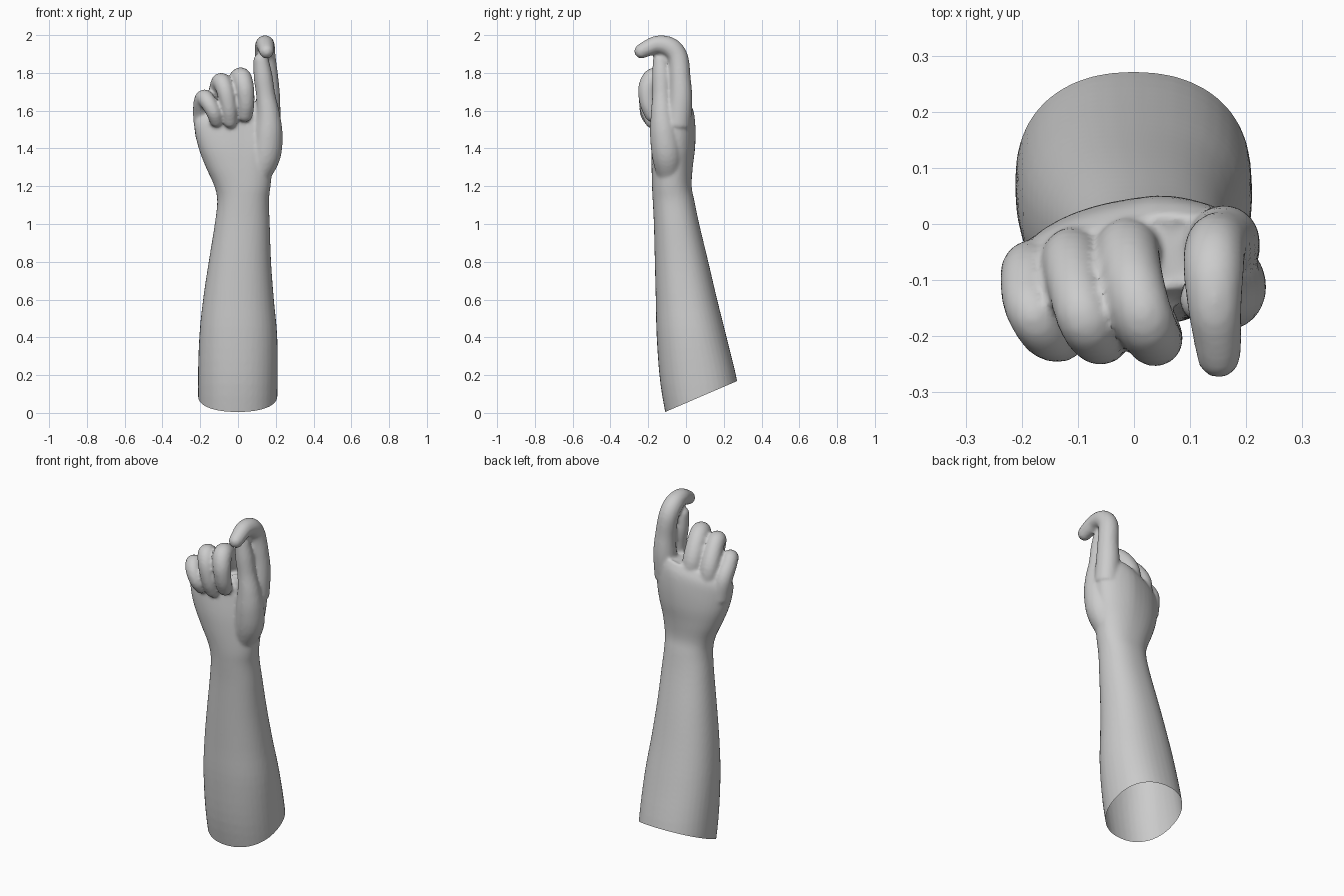
import bpy, bmesh, math
from mathutils import Vector

if "Cube" in bpy.data.objects:
    bpy.data.objects.remove(bpy.data.objects["Cube"])


def skin(bm, rings):
    """Bridge a list of point rings into a closed tube."""
    vs = [[bm.verts.new(p) for p in r] for r in rings]
    n = len(vs[0])
    for a, b in zip(vs, vs[1:]):
        for i in range(n):
            j = (i + 1) % n
            bm.faces.new((a[i], a[j], b[j], b[i]))
    bm.faces.new(vs[0][::-1])
    bm.faces.new(vs[-1])


def spline(pts, steps):
    """Catmull-Rom interpolation of number tuples."""
    p = [Vector(q) for q in pts]
    p = [p[0] * 2 - p[1]] + p + [p[-1] * 2 - p[-2]]
    out = []
    for i in range(1, len(p) - 2):
        a, b, c, d = p[i - 1:i + 3]
        for k in range(steps):
            t = k / steps
            out.append((b * 2 + (c - a) * t + (a * 2 - b * 5 + c * 4 - d) * t * t
                        + (b * 3 - a - c * 3 + d) * t ** 3) / 2)
    return out + [p[-2]]


def digit(bm, pts, sides=20):
    """Round-tipped tube along points (x, y, z, radius)."""
    path = spline(pts, 5)
    centres = [Vector(q[:3]) for q in path]
    radii = [q[3] for q in path]
    end = (centres[-1] - centres[-2]).normalized()
    tip, r = centres[-1].copy(), radii[-1]
    for k in range(1, 6):
        a = k * math.pi / 2 / 5.3
        centres.append(tip + end * r * math.sin(a))
        radii.append(r * math.cos(a))
    rings = []
    u = Vector((1, 0, 0))
    for i, c in enumerate(centres):
        t = (centres[min(i + 1, len(centres) - 1)] - centres[max(i - 1, 0)]).normalized()
        u = (u - t * u.dot(t)).normalized()
        v = t.cross(u)
        rings.append([c + (u * math.cos(a) + v * math.sin(a)) * radii[i]
                      for a in (2 * math.pi * k / sides for k in range(sides))])
    skin(bm, rings)


bm = bmesh.new()

# Forearm and palm: z, x min, x max, y front, y back, sideways slope in z, skew in y
sections = [
    (-0.10, -.205, .20, -.09, .31, 0, 0),
    (0.15, -.212, .21, -.135, .275, 0, 0),
    (0.40, -.205, .208, -.155, .215, 0, 0),
    (0.60, -.185, .19, -.16, .165, 0, 0),
    (0.80, -.155, .175, -.165, .118, 0, 0),
    (1.00, -.123, .168, -.17, .07, 0, 0),
    (1.12, -.110, .164, -.176, .045, 0, 0),
    (1.20, -.125, .172, -.18, .03, 0, 0),
    (1.30, -.170, .185, -.182, .035, 0, .05),
    (1.40, -.205, .205, -.178, .045, .05, .12),
    (1.50, -.225, .215, -.165, .045, .12, .18),
    (1.58, -.230, .215, -.150, .035, .2, .2),
    (1.63, -.215, .205, -.125, .01, .25, .2),
]
rings = []
for z, x0, x1, y0, y1, slope, skew in spline(sections, 4):
    ring = []
    for k in range(40):
        a = 2 * math.pi * k / 40
        c, s = math.cos(a), math.sin(a)
        x = (x0 + x1) / 2 + (x1 - x0) / 2 * math.copysign(abs(c) ** .9, c)
        y = (y0 + y1) / 2 + (y1 - y0) / 2 * math.copysign(abs(s) ** .9, s)
        ring.append((x, y + skew * min(x, .05), z + slope * min(x, .12)))
    rings.append(ring)
skin(bm, rings)

# Index finger, raised and hooked forward
digit(bm, [(.155, -.045, 1.52, .07), (.16, -.03, 1.66, .064), (.157, -.032, 1.77, .057),
           (.145, -.043, 1.88, .055), (.142, -.085, 1.935, .054), (.144, -.15, 1.95, .048),
           (.149, -.205, 1.93, .043), (.151, -.235, 1.915, .039)])
# Three curled fingers
digit(bm, [(0, -.055, 1.54, .06), (-.012, -.05, 1.65, .058), (.0, -.11, 1.75, .055),
           (.018, -.17, 1.775, .053), (.035, -.203, 1.72, .05), (.042, -.2, 1.64, .045),
           (.038, -.178, 1.58, .041)])
digit(bm, [(-.10, -.06, 1.52, .057), (-.112, -.065, 1.63, .053), (-.102, -.12, 1.72, .05),
           (-.087, -.172, 1.752, .049), (-.065, -.203, 1.70, .047), (-.048, -.202, 1.61, .042),
           (-.042, -.18, 1.545, .038)])
digit(bm, [(-.17, -.08, 1.46, .055), (-.188, -.085, 1.57, .05), (-.19, -.13, 1.64, .046),
           (-.178, -.165, 1.668, .045), (-.155, -.198, 1.64, .043), (-.128, -.205, 1.59, .04),
           (-.115, -.185, 1.55, .037)])
# Thumb with its fleshy base
digit(bm, [(.10, -.09, 1.24, .06), (.145, -.1, 1.36, .08), (.16, -.115, 1.48, .076),
           (.16, -.125, 1.58, .062), (.147, -.128, 1.68, .051), (.133, -.13, 1.78, .05),
           (.122, -.135, 1.865, .041)])

mesh = bpy.data.meshes.new("hand_and_forearm")
bm.to_mesh(mesh)
bm.free()
hand = bpy.data.objects.new("hand_and_forearm", mesh)
bpy.context.collection.objects.link(hand)
bpy.context.view_layer.objects.active = hand
hand.select_set(True)

# Fuse the parts into one skin and soften the joins
fuse = hand.modifiers.new("fuse", 'REMESH')
fuse.mode = 'VOXEL'
fuse.voxel_size = 0.009
soft = hand.modifiers.new("soften", 'SMOOTH')
soft.factor = 0.5
soft.iterations = 5
for m in list(hand.modifiers):
    bpy.ops.object.modifier_apply(modifier=m.name)

# Slanted open cut at the elbow end
bm = bmesh.new()
bm.from_mesh(mesh if hand.data == mesh else hand.data)
bmesh.ops.bisect_plane(bm, geom=bm.verts[:] + bm.edges[:] + bm.faces[:], dist=1e-5,
                       plane_co=(0, -.11, 0.005), plane_no=(0, -.43, 1), clear_inner=True)
bm.to_mesh(hand.data)
bm.free()
bpy.ops.object.shade_smooth_by_angle(angle=math.radians(50))
